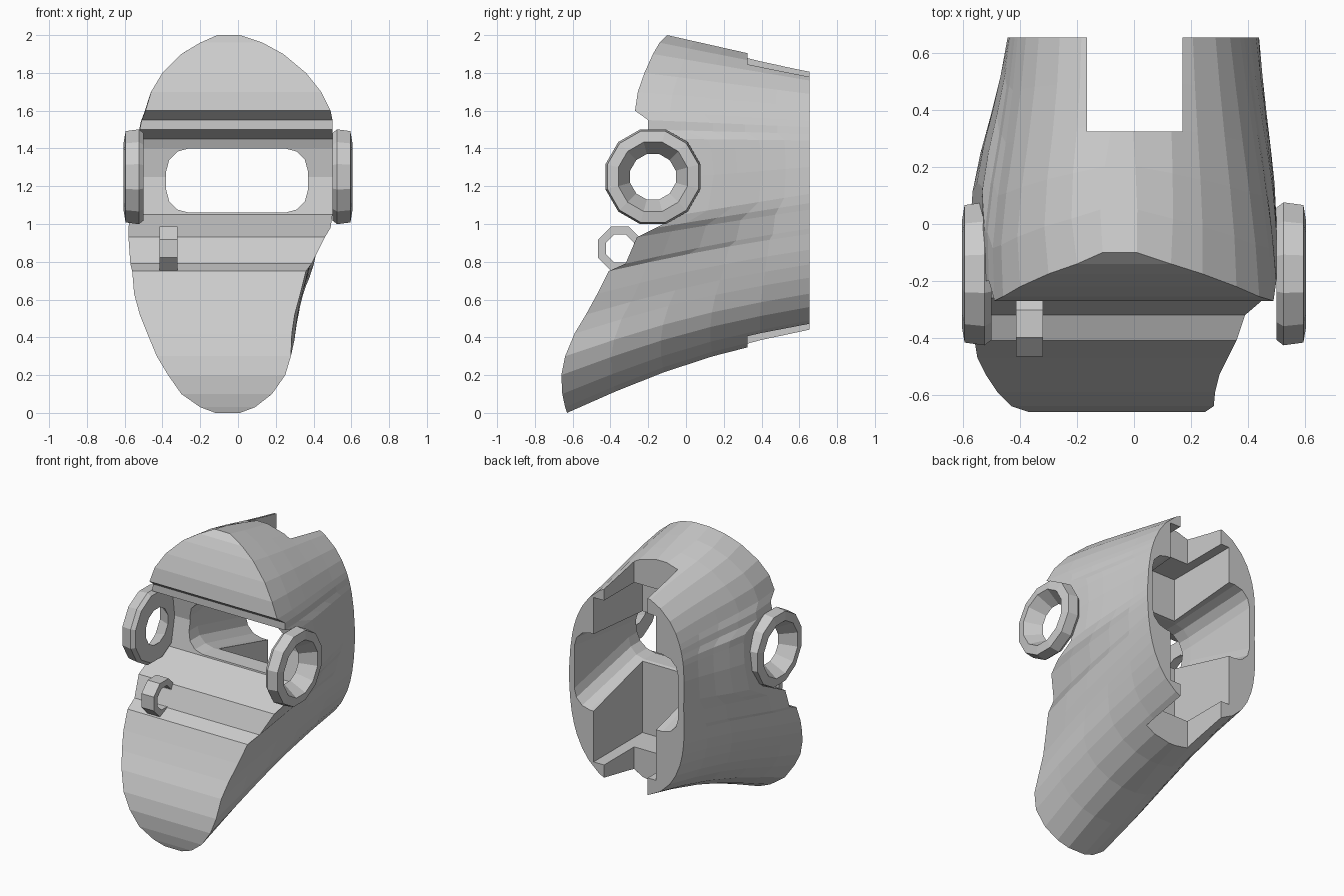
import bpy
import bmesh
from math import cos, sin, pi, sqrt

cube = bpy.data.objects.get("Cube")
if cube:
    bpy.data.objects.remove(cube, do_unlink=True)

grey = bpy.data.materials.new("pale grey")
grey.use_nodes = True
grey.diffuse_color = (0.6, 0.6, 0.6, 1)
grey.node_tree.nodes["Principled BSDF"].inputs["Base Color"].default_value = grey.diffuse_color


def finish(name, bm):
    """Turn a bmesh into a flat-shaded grey object."""
    bmesh.ops.recalc_face_normals(bm, faces=bm.faces)
    mesh = bpy.data.meshes.new(name)
    bm.to_mesh(mesh)
    bm.free()
    mesh.materials.append(grey)
    obj = bpy.data.objects.new(name, mesh)
    bpy.context.collection.objects.link(obj)
    return obj


def bridge(bm, loop_a, loop_b):
    """Join two closed loops with quads."""
    n = len(loop_a)
    for i in range(n):
        j = (i + 1) % n
        bm.faces.new((loop_a[i], loop_a[j], loop_b[j], loop_b[i]))


def prism(name, front, y0, back, y1):
    """Join an outline in x and z at one depth to another at a second depth."""
    bm = bmesh.new()
    ends = [[bm.verts.new((x, y, z)) for x, z in outline]
            for outline, y in ((front, y0), (back, y1))]
    bridge(bm, *ends)
    for end in ends:
        bm.faces.new(end)
    return finish(name, bm)


def rounded(x0, x1, z0, z1, r):
    """Outline of a rectangle with rounded corners."""
    points = []
    corners = ((x1 - r, z1 - r), (x0 + r, z1 - r), (x0 + r, z0 + r), (x1 - r, z0 + r))
    for start, (cx, cz) in enumerate(corners):
        for k in range(4):
            a = (start + k / 3) * pi / 2
            points.append((cx + r * cos(a), cz + r * sin(a)))
    return points


def box(x0, x1, z0, z1):
    return [(x0, z0), (x1, z0), (x1, z1), (x0, z1)]


def ring(name, rows, y, z, sides, turn):
    """Build a ring about the x axis from a closed section of (x, radius)."""
    bm = bmesh.new()
    loops = []
    for i in range(sides):
        a = 2 * pi * i / sides + turn
        loops.append([bm.verts.new((x, y + r * cos(a), z + r * sin(a))) for x, r in rows])
    for i in range(sides):
        bridge(bm, loops[i], loops[(i + 1) % sides])
    return finish(name, bm)


def cut(obj, cutter):
    """Subtract a cutter from an object, then discard the cutter."""
    cutter.hide_render = True
    mod = obj.modifiers.new("opening", "BOOLEAN")
    mod.operation = "DIFFERENCE"
    mod.solver = "EXACT"
    mod.object = cutter
    bpy.ops.object.select_all(action="DESELECT")
    bpy.context.view_layer.objects.active = obj
    obj.select_set(True)
    bpy.ops.object.modifier_apply(modifier=mod.name)
    bpy.data.objects.remove(cutter, do_unlink=True)


# Front face profile: height, depth, right edge, left edge
levels = [
    (0, -.63, -.12, .01), (.03, -.64, -.2, .09), (.1, -.655, -.3, .18),
    (.2, -.66, -.37, .25), (.3, -.64, -.43, .28), (.42, -.59, -.48, .285),
    (.52, -.53, -.52, .3), (.63, -.47, -.55, .33), (.75, -.41, -.56, .36),
    (.79, -.32, -.57, .39), (.93, -.26, -.58, .46), (.98, -.16, -.58, .49),
    (1.05, -.02, -.57, .5), (1.25, .02, -.55, .5), (1.4, 0, -.53, .5),
    (1.45, -.02, -.53, .5), (1.5, -.2, -.52, .5), (1.55, -.2, -.51, .5),
    (1.6, -.27, -.49, .49), (1.7, -.255, -.46, .44), (1.8, -.22, -.4, .36),
    (1.9, -.175, -.3, .24), (1.96, -.14, -.2, .13), (2, -.1, -.11, .01),
]


# Body: lofted from the shaped front face to a flat oval back
def section(bm, t):
    sides = ([], [])
    for z, y, right, left in levels:
        u = z - 1
        half = .43 * sqrt(1 - abs(u) ** 3) + .01
        z_back = .42 + z * .705
        lift = .05 * max(0, -u) * sin(pi * t)
        bulge = sin(pi * t) * (1 - t) ** 2
        for side, x, sign, swell in ((0, right, -1, .06), (1, left, 1, .02)):
            x_back = sign * half - .03 * abs(u)
            px = x + (x_back - x) * t + sign * swell * bulge
            point = (px, y + (.655 - y) * t, z + (z_back - z) * t + lift)
            sides[side].append(bm.verts.new(point))
    return sides


bm = bmesh.new()
sections = [section(bm, i / 5) for i in range(6)]
loops = [right + left[::-1] for right, left in sections]
for a, b in zip(loops, loops[1:]):
    bridge(bm, a, b)
for right, left in (sections[0], sections[-1]):
    for i in range(len(levels) - 1):
        bm.faces.new((right[i], right[i + 1], left[i + 1], left[i]))
body = finish("body", bm)

# Rounded window running through the body and flaring out at the back
window = rounded(-.38, .37, 1.06, 1.4, .12)
cut(body, prism("window_cutter", window, -1, window, 1))
flare = rounded(-.4, .4, .9, 1.45, .12)
cut(body, prism("flare_cutter", window, .1, flare, .7))

# Deep pocket in the back, open at top and bottom through a narrower slot
pocket = box(-.23, .25, .56, 1.7)
cut(body, prism("pocket_cutter", pocket, .12, pocket, 1))
slot = box(-.165, .17, -.5, 2.5)
cut(body, prism("slot_cutter", slot, .325, slot, 1))

# Large side rings, with a wider opening on the outer face
for name, s in (("left_ring", 1), ("right_ring", -1)):
    rows = [(s * .5, .125), (s * .5, .24), (s * .525, .26),
            (s * .595, .25), (s * .605, .19)]
    ring(name, rows, -.175, 1.25, 12, pi / 12)

# Small ring on the right of the lower ledge
ring("small_ring", [(-.415, .08), (-.415, .125), (-.32, .125), (-.32, .08)],
     -.35, .87, 8, pi / 8)
